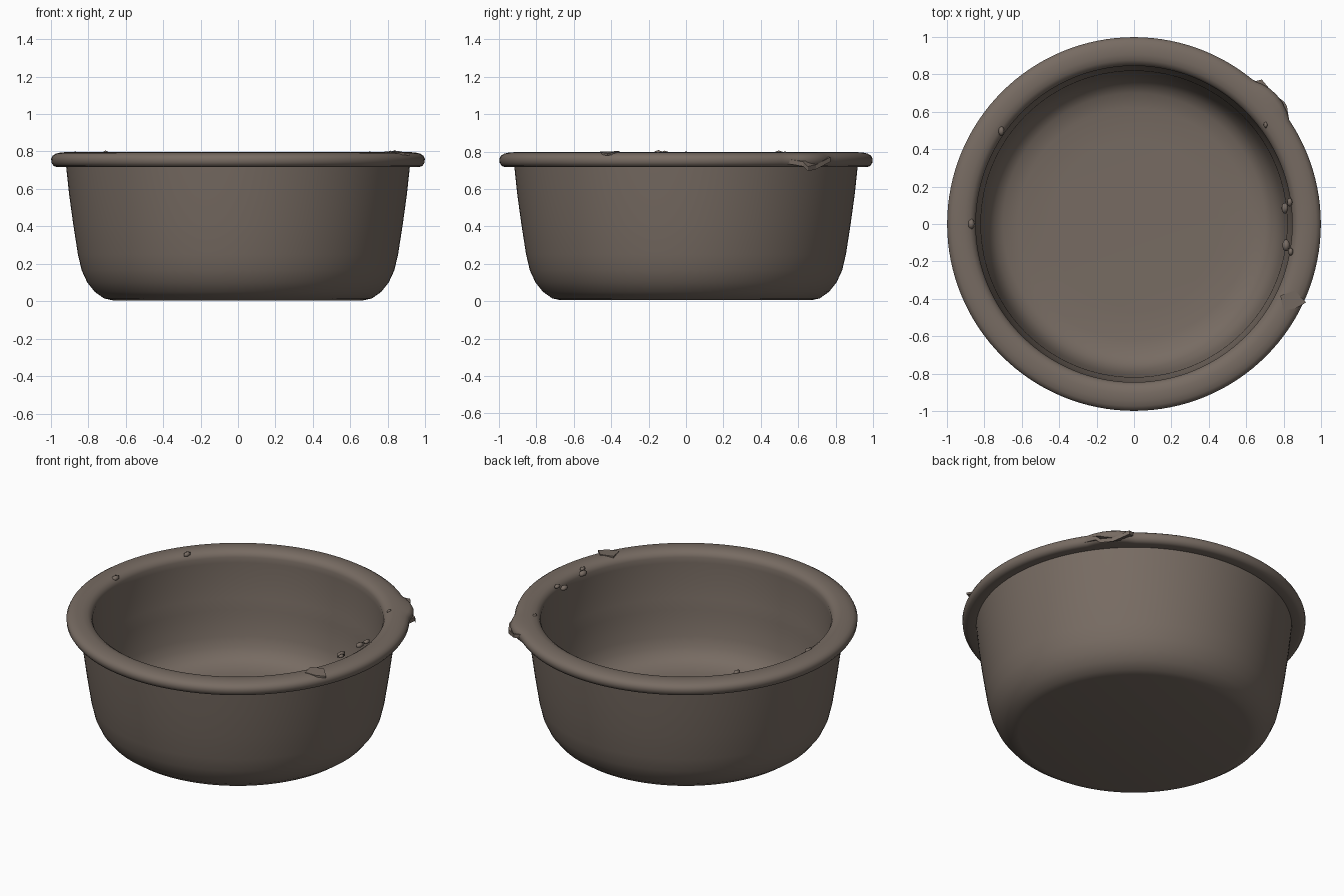
import bpy, bmesh, math
from mathutils import Vector

cube = bpy.data.objects.get("Cube")
if cube:
    bpy.data.objects.remove(cube)

clay = bpy.data.materials.new("brown_clay")
clay.use_nodes = True
colour = (0.185, 0.148, 0.123, 1)
clay.diffuse_color = colour
clay.node_tree.nodes["Principled BSDF"].inputs["Base Color"].default_value = colour


def add_object(name, bm, smooth=True):
    bmesh.ops.recalc_face_normals(bm, faces=bm.faces)
    mesh = bpy.data.meshes.new(name)
    bm.to_mesh(mesh)
    bm.free()
    mesh.materials.append(clay)
    obj = bpy.data.objects.new(name, mesh)
    bpy.context.collection.objects.link(obj)
    if smooth:
        bpy.ops.object.select_all(action="DESELECT")
        obj.select_set(True)
        bpy.context.view_layer.objects.active = obj
        bpy.ops.object.shade_smooth_by_angle(angle=math.radians(50))
    return obj


def polar(radius, degrees, z):
    a = math.radians(degrees)
    return Vector((radius * math.cos(a), radius * math.sin(a), z))


# Bowl: outer wall, rolled rim, inner wall and floor in one turned profile
outer = [(0, 0.005), (0.67, 0.005), (0.715, 0.015), (0.765, 0.05), (0.805, 0.1),
         (0.835, 0.165), (0.855, 0.25), (0.88, 0.41), (0.902, 0.57), (0.918, 0.72)]
rim = [(0.965, 0.716), (0.985, 0.723), (0.996, 0.74), (0.998, 0.76), (0.99, 0.777),
       (0.973, 0.788), (0.945, 0.795), (0.905, 0.797), (0.875, 0.79),
       (0.855, 0.777), (0.845, 0.755)]
inner = [(0.846, 0.72), (0.838, 0.6), (0.83, 0.5), (0.818, 0.43), (0.817, 0.38),
         (0.803, 0.32), (0.796, 0.27), (0.775, 0.21), (0.745, 0.165),
         (0.7, 0.135), (0.62, 0.118), (0.45, 0.112), (0, 0.115)]
bm = bmesh.new()
verts = [bm.verts.new((r, 0, z)) for r, z in outer + rim + inner]
edges = [bm.edges.new(pair) for pair in zip(verts, verts[1:])]
bmesh.ops.spin(bm, geom=verts + edges, cent=(0, 0, 0), axis=(0, 0, 1),
               angle=math.tau, steps=128)
bmesh.ops.remove_doubles(bm, verts=bm.verts, dist=0.0005)

# Warped patch where the outer edge of the rim bulges
for v in bm.verts:
    radius = math.hypot(v.co.x, v.co.y)
    if radius > 0.95:
        offset = abs(math.degrees(math.atan2(v.co.y, v.co.x)) - 42) / 8
        if offset < 1:
            v.co.xy *= 1 + 0.03 * (1 - offset ** 2)
add_object("bowl", bm)


# Ragged flakes on the rim, each a thin plate
def flake(name, corners, thickness):
    bm = bmesh.new()
    face = bm.faces.new([bm.verts.new(polar(*c)) for c in corners])
    extruded = bmesh.ops.extrude_face_region(bm, geom=[face])
    for item in extruded["geom"]:
        if isinstance(item, bmesh.types.BMVert):
            item.co.z -= thickness
    add_object(name, bm, smooth=False)


flake("rim_flake_side", [(0.87, -26, 0.8), (0.93, -22.5, 0.802), (1.01, -24.5, 0.79),
                         (0.975, -27.5, 0.795), (0.92, -30, 0.8)], 0.012)
flake("rim_flake_corner", [(0.97, 30, 0.77), (1.03, 37.5, 0.745), (1.035, 39, 0.72),
                           (1.02, 43, 0.73), (1.03, 48.5, 0.77), (0.97, 51, 0.775)], 0.025)

# Small crumbs left along the inner edge of the rim
crumbs = [(0.81, 6, 0.77, 0.025), (0.84, 8, 0.785, 0.02), (0.82, -8, 0.785, 0.028),
          (0.85, -10, 0.795, 0.018), (0.865, 145, 0.79, 0.022),
          (0.87, 180, 0.783, 0.025), (0.88, 37, 0.79, 0.015)]
for i, (radius, degrees, z, size) in enumerate(crumbs):
    bm = bmesh.new()
    bmesh.ops.create_icosphere(bm, subdivisions=1, radius=size)
    bmesh.ops.scale(bm, vec=(0.8, 1.3, 0.7), verts=bm.verts)
    bmesh.ops.translate(bm, vec=polar(radius, degrees, z), verts=bm.verts)
    add_object(f"rim_crumb_{i + 1}", bm)
